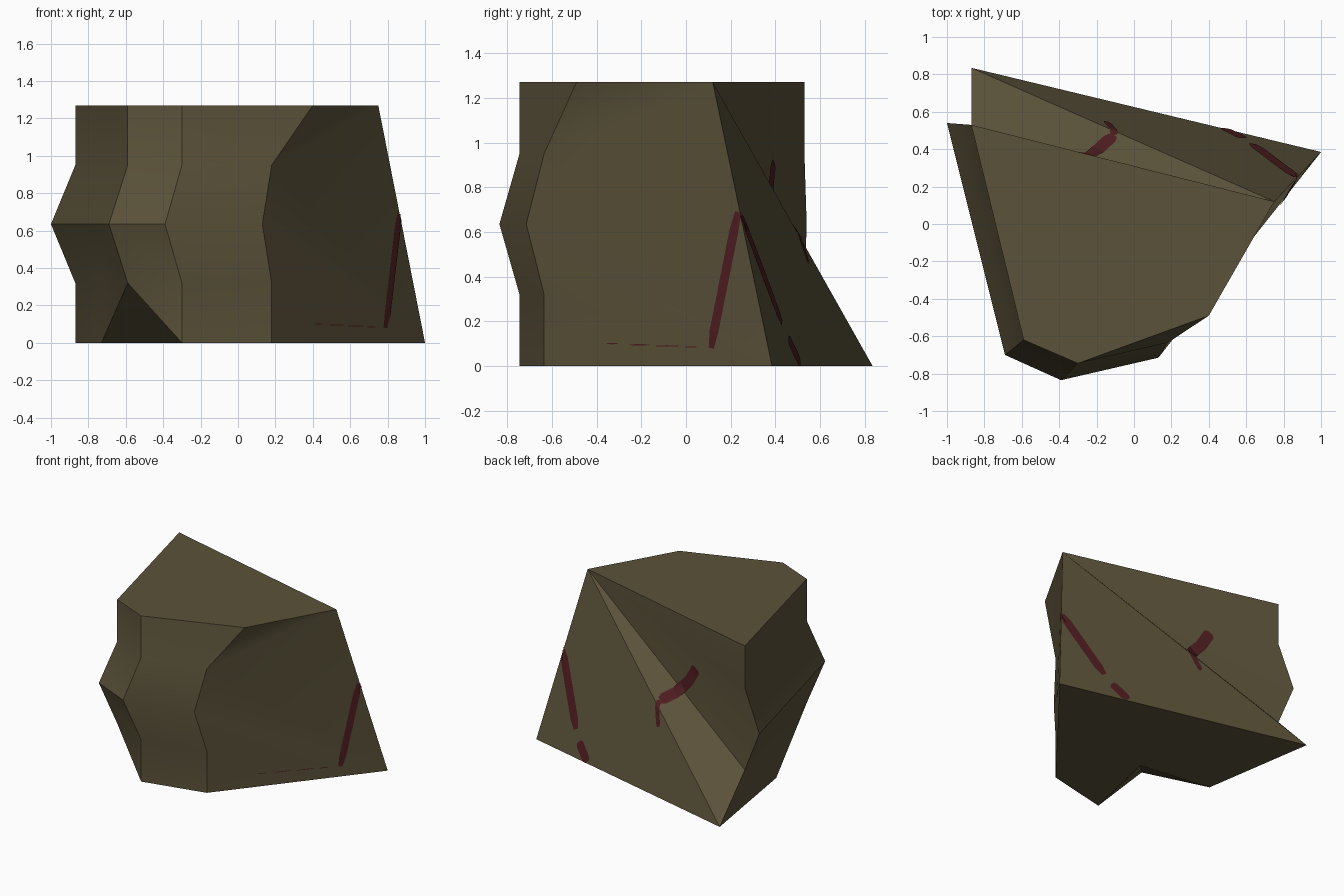
import bpy, bmesh, math
from mathutils import Vector
from mathutils.bvhtree import BVHTree

if "Cube" in bpy.data.objects:
    bpy.data.objects.remove(bpy.data.objects["Cube"])


def material(name, rgb):
    m = bpy.data.materials.new(name)
    m.diffuse_color = (*rgb, 1)
    m.use_nodes = True
    m.node_tree.nodes["Principled BSDF"].inputs["Base Color"].default_value = m.diffuse_color
    return m


stone = material("brown stone", (0.104, 0.085, 0.042))
red = material("dark red vein", (0.076, 0.012, 0.014))

# Rock block: four upright columns of corners at five heights, bulging mid-way
levels = [1.27, 0.95, 0.635, 0.32, 0.0]
columns = {
    "back": [(-.87, .53), (-.87, .53), (-1.0, .54), (-.87, .53), (-.87, .835)],
    "left": [(-.59, -.62), (-.59, -.62), (-.69, -.70), (-.59, -.62)],  # foot chipped off
    "front": [(-.30, -.745), (-.30, -.745), (-.39, -.835), (-.30, -.745), (-.30, -.745)],
    "right": [(.40, -.49), (.18, -.635), (.13, -.715), (.18, -.635), (.18, -.635)],
}
bm = bmesh.new()
c = {n: [bm.verts.new((x, y, z)) for (x, y), z in zip(p, levels)]
     for n, p in columns.items()}
B, L, F, R = c["back"], c["left"], c["front"], c["right"]
peak = bm.verts.new((.75, .12, 1.27))
toe = bm.verts.new((1.0, .385, 0))
notch_top = bm.verts.new((-.73, -.05, .32))
notch_foot = bm.verts.new((-.73, -.05, 0))
notch_inner = bm.verts.new((-.165, -.126, 0))


def fan(centre, ring):
    for a, b in zip(ring, ring[1:]):
        bm.faces.new((centre, a, b))


# Column walls
for i in range(4):
    bm.faces.new((F[i], F[i + 1], R[i + 1], R[i]))
    if i < 3:
        bm.faces.new((L[i], L[i + 1], F[i + 1], F[i]))
    if i < 2:
        bm.faces.new((B[i], B[i + 1], L[i + 1], L[i]))
# Chipped corner with an undercut notch
fan(notch_top, [L[3], L[2], B[2], B[3]])
bm.faces.new((B[3], B[4], notch_foot, notch_top))
bm.faces.new((notch_top, notch_foot, L[3]))
bm.faces.new((L[3], F[4], F[3]))
fan(L[3], [notch_foot, notch_inner, F[4]])
# Back, right side, underside and top
fan(peak, [toe] + B[::-1])
bm.faces.new((peak, R[0], R[1]))
fan(toe, [peak] + R[1:])
fan(notch_inner, [F[4], R[4], toe, B[4], notch_foot])
bm.faces.new((B[0], L[0], F[0], R[0], peak))

bmesh.ops.recalc_face_normals(bm, faces=bm.faces)
bm.normal_update()
surface = BVHTree.FromBMesh(bm)
me = bpy.data.meshes.new("rock")
bm.to_mesh(me)
bm.free()
me.materials.append(stone)
rock = bpy.data.objects.new("rock", me)
bpy.context.collection.objects.link(rock)
bpy.context.view_layer.objects.active = rock
rock.select_set(True)
bpy.ops.object.shade_smooth_by_angle(angle=math.radians(30))


# Red veins: thin ribbons laid on the rock
def vein(name, path, width, steps=8, lift=0.005):
    pts = [Vector(p) for p in path]
    line = [a.lerp(b, k / steps) for a, b in zip(pts, pts[1:]) for k in range(steps)] + [pts[-1]]
    vb = bmesh.new()
    rows = []
    for i, p in enumerate(line):
        spot, n, _, _ = surface.find_nearest(p)
        along = line[min(i + 1, len(line) - 1)] - line[max(i - 1, 0)]
        side = n.cross(along).normalized()
        w = width * (0.6 if i in (0, len(line) - 1) else 1)
        row = []
        for s in (-.5, -.25, 0, .25, .5):
            q, qn, _, _ = surface.find_nearest(spot + side * w * s)
            row.append(vb.verts.new(q + qn * lift))
        rows.append(row)
    for a, b in zip(rows, rows[1:]):
        for k in range(4):
            vb.faces.new((a[k], b[k], b[k + 1], a[k + 1]))
    vb.normal_update()
    f = vb.faces[:][len(rows) // 2]
    n = surface.find_nearest(f.calc_center_median())[1]
    if f.normal.dot(n) < 0:
        bmesh.ops.reverse_faces(vb, faces=vb.faces)
    vm = bpy.data.meshes.new(name)
    vb.to_mesh(vm)
    vb.free()
    vm.materials.append(red)
    bpy.context.collection.objects.link(bpy.data.objects.new(name, vm))


vein("side_vein", [(.865, .23, .69), (.785, .115, .08)], 0.05)
vein("back_long_vein", [(.87, .25, .67), (.63, .42, .19)], 0.075)
vein("back_short_vein", [(.585, .457, .12), (.48, .505, .01)], 0.075)
vein("back_hook_vein", [(-.11, .475, .63), (-.29, .385, .79), (-.36, .40, .91)], 0.085)
vein("back_hook_tip", [(-.10, .475, .63), (-.15, .54, .46)], 0.04)
for i, (a, b, z) in enumerate([(-.38, -.33, .10), (-.28, -.19, .095),
                               (-.16, -.06, .09), (-.03, .02, .085)]):
    vein(f"side_crack_{i + 1}", [(.75 + .81 * a, a, z), (.75 + .81 * b, b, z)], 0.006, 2)
